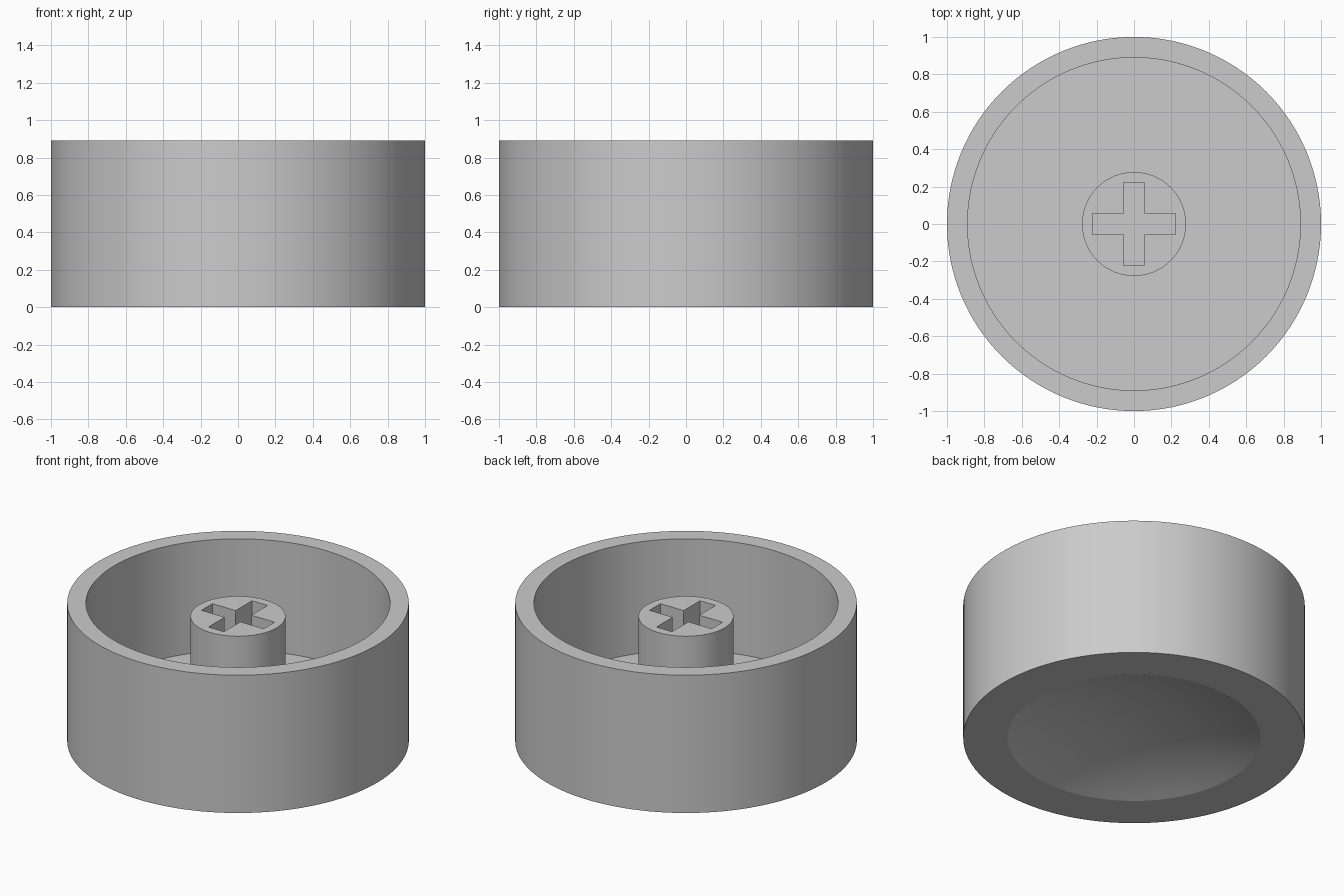
import bpy, bmesh, math

cube = bpy.data.objects.get("Cube")
if cube:
    bpy.data.objects.remove(cube, do_unlink=True)

OUTER, INNER, HEIGHT, FLOOR = 1.0, 0.89, 0.89, 0.17
DISH_R, DISH_DEPTH = 0.74, 0.13
STEM_R, STEM_TOP = 0.278, 0.805
ARM, HALF = 0.222, 0.056
SEGMENTS = 128

grey = bpy.data.materials.new("plain grey")
grey.use_nodes = True
grey.diffuse_color = (0.6, 0.6, 0.6, 1)
grey.node_tree.nodes["Principled BSDF"].inputs["Base Color"].default_value = grey.diffuse_color


def make_object(name, bm):
    bmesh.ops.recalc_face_normals(bm, faces=bm.faces)
    mesh = bpy.data.meshes.new(name)
    bm.to_mesh(mesh)
    bm.free()
    mesh.materials.append(grey)
    obj = bpy.data.objects.new(name, mesh)
    bpy.context.collection.objects.link(obj)
    return obj


def lathe(name, profile):
    """Spin an (r, z) profile around the z axis."""
    bm = bmesh.new()
    verts = [bm.verts.new((r, 0, z)) for r, z in profile]
    edges = [bm.edges.new(pair) for pair in zip(verts, verts[1:])]
    bmesh.ops.spin(bm, geom=verts + edges, cent=(0, 0, 0), axis=(0, 0, 1),
                   angle=math.tau, steps=SEGMENTS, use_duplicate=False)
    bmesh.ops.remove_doubles(bm, verts=bm.verts, dist=0.0001)
    return make_object(name, bm)


def smooth(obj):
    bpy.ops.object.select_all(action="DESELECT")
    obj.select_set(True)
    bpy.context.view_layer.objects.active = obj
    bpy.ops.object.shade_smooth_by_angle(angle=math.radians(15))


# Cup: spherical dish underneath, flat ring, outer wall, rim, inner wall, floor
ball = (DISH_R ** 2 + DISH_DEPTH ** 2) / (2 * DISH_DEPTH)
sweep = math.asin(DISH_R / ball)
steps = 16
dish = [(ball * math.sin(sweep * i / steps),
         DISH_DEPTH - ball * (1 - math.cos(sweep * i / steps)))
        for i in range(steps + 1)]
cup = lathe("cup_shell", dish + [(OUTER, 0), (OUTER, HEIGHT), (INNER, HEIGHT),
                                 (INNER, FLOOR), (0, FLOOR)])

# Central stem, standing on the floor
stem = lathe("stem", [(0, FLOOR), (STEM_R, FLOOR), (STEM_R, STEM_TOP), (0, STEM_TOP)])

# Cross-shaped socket cut down through the stem
bm = bmesh.new()
corner = [(HALF, -ARM), (HALF, -HALF), (ARM, -HALF)]
outline = []
for turn in range(4):
    for x, y in corner:
        for _ in range(turn):
            x, y = -y, x
        outline.append(bm.verts.new((x, y, FLOOR - 0.1)))
base = bm.faces.new(outline)
top = bmesh.ops.extrude_face_region(bm, geom=[base])["geom"]
bmesh.ops.translate(bm, vec=(0, 0, HEIGHT),
                    verts=[v for v in top if isinstance(v, bmesh.types.BMVert)])
cutter = make_object("socket_cutter", bm)
cutter.hide_render = True

cut = stem.modifiers.new("socket", "BOOLEAN")
cut.operation = "DIFFERENCE"
cut.solver = "EXACT"
cut.object = cutter
bpy.context.view_layer.objects.active = stem
bpy.ops.object.modifier_apply(modifier=cut.name)
bpy.data.objects.remove(cutter, do_unlink=True)

for part in (cup, stem):
    smooth(part)
